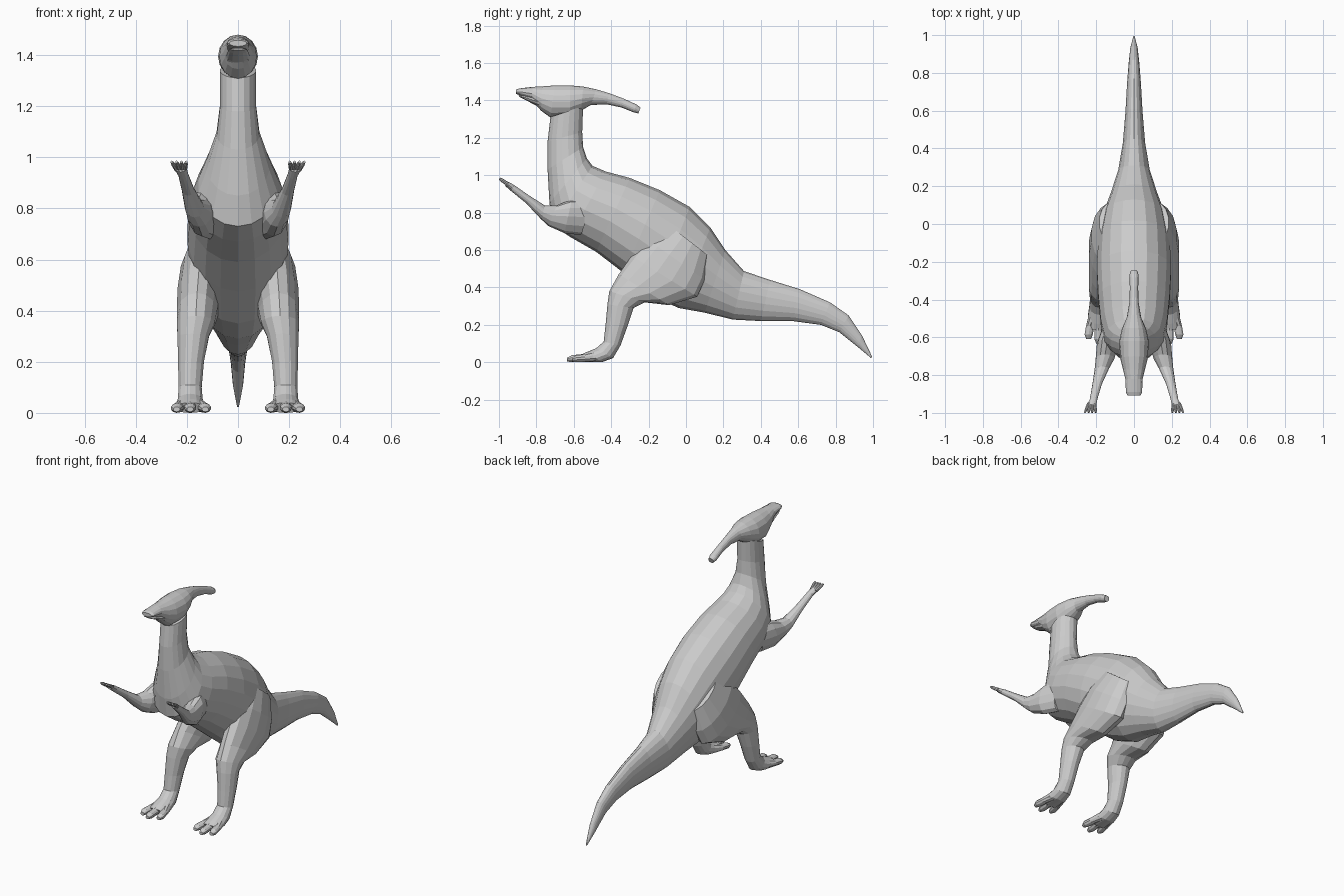
import bpy, bmesh, math


def loft(name, sections, sides=16, mirror=False):
    """Skin ellipses; each section = (y1, z1, y2, z2, x centre, half width),
    where the two y/z points are opposite ends of the ring seen from the side."""
    bm = bmesh.new()
    rings = []
    for y1, z1, y2, z2, xc, w in sections:
        ring = []
        for i in range(sides):
            a = 2 * math.pi * i / sides
            t = (1 + math.cos(a)) / 2
            ring.append(bm.verts.new((xc + w * math.sin(a),
                                      y2 + (y1 - y2) * t, z2 + (z1 - z2) * t)))
        rings.append(ring)
    for r, s in zip(rings, rings[1:]):
        for i in range(sides):
            j = (i + 1) % sides
            bm.faces.new((r[i], r[j], s[j], s[i]))
    bm.faces.new(rings[0])
    bm.faces.new(rings[-1])
    bmesh.ops.recalc_face_normals(bm, faces=bm.faces)
    me = bpy.data.meshes.new(name)
    bm.to_mesh(me)
    bm.free()
    ob = bpy.data.objects.new(name, me)
    bpy.context.collection.objects.link(ob)
    if mirror:
        ob.modifiers.new("mirror", 'MIRROR').use_mirror_merge = False
    return ob


# Tail, torso and neck in one skin
loft("body", [
    (.995, .03, .99, .022, 0, .004),
    (.94, .145, .92, .08, 0, .02),
    (.87, .25, .82, .16, 0, .029),
    (.77, .32, .72, .20, 0, .037),
    (.61, .39, .57, .22, 0, .046),
    (.45, .44, .40, .22, 0, .060),
    (.31, .487, .25, .228, 0, .085),
    (.21, .60, .10, .265, 0, .125),
    (.13, .72, -.04, .29, 0, .165),
    (.02, .83, -.17, .35, 0, .19),
    (-.14, .92, -.33, .475, 0, .20),
    (-.30, .985, -.48, .59, 0, .192),
    (-.43, 1.02, -.62, .67, 0, .178),
    (-.50, 1.05, -.71, .73, 0, .157),
    (-.53, 1.09, -.73, .85, 0, .125),
    (-.55, 1.15, -.74, 1.03, 0, .085),
    (-.555, 1.23, -.74, 1.18, 0, .071),
    (-.55, 1.37, -.725, 1.31, 0, .071)], sides=18)

# Head sweeping back into the long crest
loft("head_and_crest", [
    (-.908, 1.458, -.908, 1.434, 0, .034),
    (-.89, 1.464, -.89, 1.428, 0, .043),
    (-.82, 1.472, -.825, 1.40, 0, .045),
    (-.77, 1.475, -.775, 1.345, 0, .058),
    (-.70, 1.48, -.725, 1.308, 0, .073),
    (-.62, 1.48, -.62, 1.31, 0, .078),
    (-.55, 1.474, -.56, 1.345, 0, .064),
    (-.48, 1.459, -.51, 1.375, 0, .038),
    (-.41, 1.438, -.425, 1.379, 0, .025),
    (-.33, 1.408, -.345, 1.362, 0, .022),
    (-.265, 1.378, -.28, 1.336, 0, .025),
    (-.243, 1.362, -.255, 1.33, 0, .018)])

# Lower bill
loft("lower_jaw", [
    (-.895, 1.428, -.89, 1.418, 0, .03),
    (-.87, 1.43, -.865, 1.405, 0, .038),
    (-.80, 1.42, -.80, 1.372, 0, .046),
    (-.73, 1.40, -.73, 1.325, 0, .05)], sides=12)

# Hind legs
loft("hind_leg", [
    (-.10, .74, .12, .57, .11, .075),
    (-.21, .66, .10, .44, .138, .088),
    (-.29, .57, .06, .35, .152, .087),
    (-.36, .47, -.09, .305, .16, .081),
    (-.41, .38, -.22, .32, .165, .076),
    (-.42, .31, -.28, .29, .175, .063),
    (-.43, .20, -.31, .20, .184, .052),
    (-.44, .11, -.35, .09, .187, .046),
    (-.48, .075, -.39, .022, .187, .05),
    (-.53, .055, -.45, 0, .187, .058),
    (-.56, .04, -.54, 0, .187, .06)], sides=14, mirror=True)

# Three toes per foot
for k, x in enumerate((.128, .187, .24)):
    d = x - .187
    tip = -.635 if k == 1 else -.61
    loft(f"toe_{k + 1}", [
        (-.48, .06, -.46, .004, .187 + d * .5, .024),
        (tip + .07, .042, tip + .07, .002, .187 + d * .85, .023),
        (tip + .025, .038, tip + .025, 0, x, .023),
        (tip, .024, tip, .004, x, .013)], sides=10, mirror=True)

# Raised arms
loft("arm", [
    (-.50, .87, -.56, .68, .11, .05),
    (-.61, .87, -.65, .69, .14, .056),
    (-.69, .84, -.735, .728, .153, .05),
    (-.755, .838, -.775, .765, .17, .038),
    (-.84, .892, -.855, .85, .195, .025),
    (-.92, .948, -.935, .915, .214, .02),
    (-.955, .967, -.967, .943, .224, .024)], sides=12, mirror=True)

# Four short fingers per hand
for k in range(4):
    d = (k - 1.5) * .015
    loft(f"finger_{k + 1}", [
        (-.945, .96, -.955, .942, .224 + d * .7, .009),
        (-.98, .982, -.988, .964, .229 + d * 1.1, .008),
        (-.995, .987, -1.0, .977, .231 + d * 1.25, .005)], sides=8, mirror=True)
